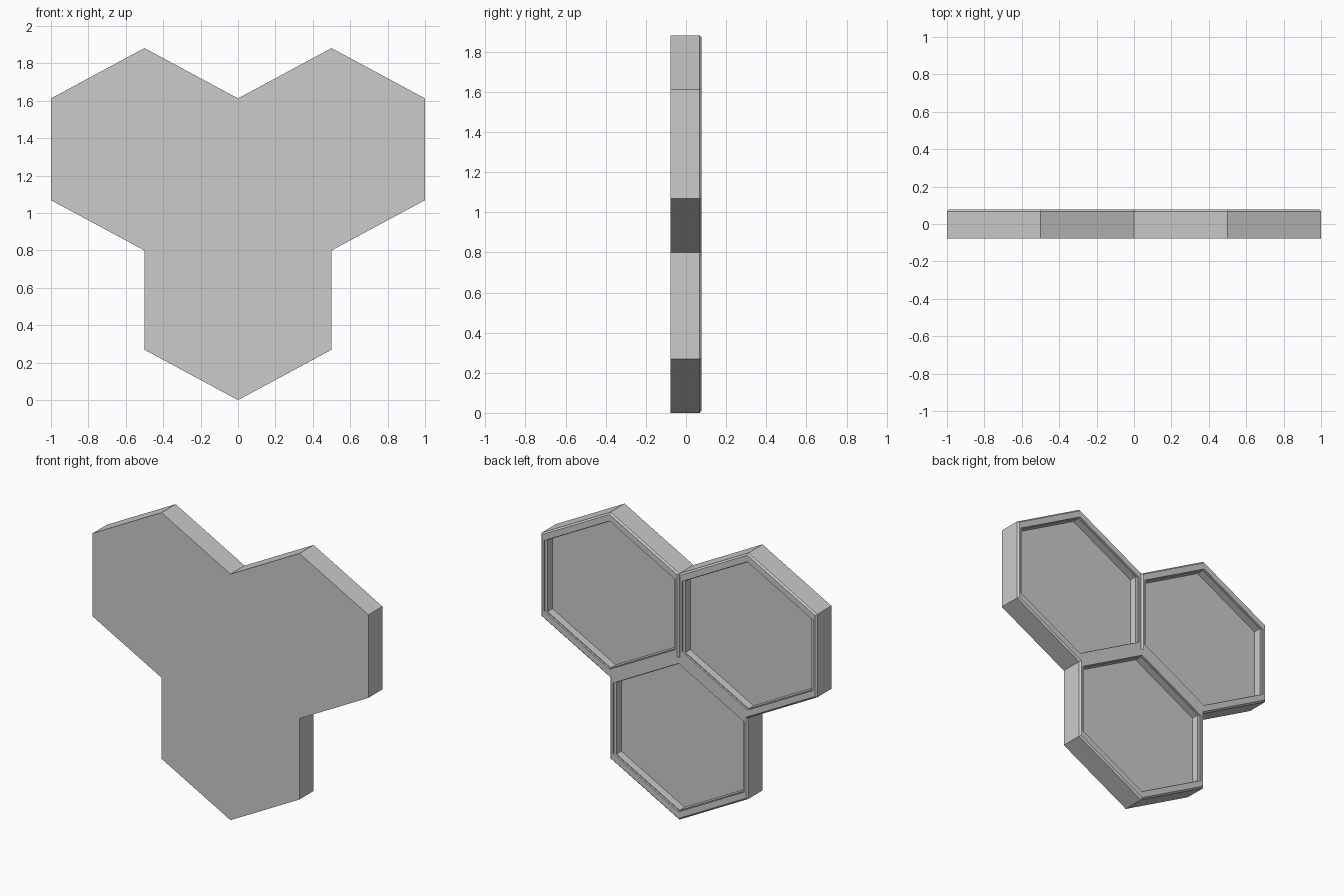
import bpy, bmesh

if "Cube" in bpy.data.objects:
    bpy.data.objects.remove(bpy.data.objects["Cube"])

HALF_W, HALF_H, SIDE = 0.5, 0.541, 0.272
FRONT, BACK = -0.078, 0.078
LOW, HIGH = HALF_H, 1.341
CENTRES = [(0, LOW), (-0.5, HIGH), (0.5, HIGH)]


def solid(name, rings):
    """Closed mesh lofted through equal-length rings of points."""
    bm = bmesh.new()
    loops = [[bm.verts.new(p) for p in ring] for ring in rings]
    n = len(loops[0])
    for a, b in zip(loops, loops[1:]):
        for i in range(n):
            j = (i + 1) % n
            bm.faces.new((a[i], a[j], b[j], b[i]))
    bm.faces.new(loops[0])
    bm.faces.new(loops[-1])
    bmesh.ops.recalc_face_normals(bm, faces=bm.faces)
    mesh = bpy.data.meshes.new(name)
    bm.to_mesh(mesh)
    bm.free()
    ob = bpy.data.objects.new(name, mesh)
    bpy.context.collection.objects.link(ob)
    return ob


def hexagon(cx, cz, ix, iz, y):
    w, h, s = HALF_W - ix, HALF_H - iz, SIDE - iz + ix * 0.54
    return [(cx + x, y, cz + z) for x, z in
            [(0, -h), (w, -s), (w, s), (0, h), (-w, s), (-w, -s)]]


# body: outline of three joined cells, right half mirrored
right = [(0.5, LOW - SIDE), (0.5, HIGH - HALF_H), (1, HIGH - SIDE),
         (1, HIGH + SIDE), (0.5, HIGH + HALF_H)]
outline = ([(0, 0)] + right + [(0, HIGH + SIDE)]
           + [(-x, z) for x, z in reversed(right)])
body = solid("hexagon_tray", [[(x, y, z) for x, z in outline] for y in (FRONT, BACK)])

# small chamfer round the back edge
bm = bmesh.new()
bm.from_mesh(body.data)
rim = [e for e in bm.edges if all(v.co.y > BACK - 0.001 for v in e.verts)]
bmesh.ops.bevel(bm, geom=rim, offset=0.01, segments=1, affect='EDGES')
bm.to_mesh(body.data)
bm.free()

# stepped recess in each cell
STEPS = [(0.025, 0.055, 0.12), (0.025, 0.055, 0.066),
         (0.042, 0.060, 0.066), (0.042, 0.060, 0.015)]
cutters = [solid("recess_cutter", [hexagon(cx, cz, *s) for s in STEPS])
           for cx, cz in CENTRES]

# V groove between the two upper cells
cutters.append(solid("groove_cutter", [
    [(-0.03, BACK + 0.02, z), (0.03, BACK + 0.02, z), (0, BACK - 0.01, z)]
    for z in (HIGH - SIDE, HIGH + SIDE + 0.05)]))

for cutter in cutters:
    cutter.hide_render = True
    cutter.hide_viewport = True
    mod = body.modifiers.new("cut", 'BOOLEAN')
    mod.operation = 'DIFFERENCE'
    mod.solver = 'EXACT'
    mod.object = cutter
